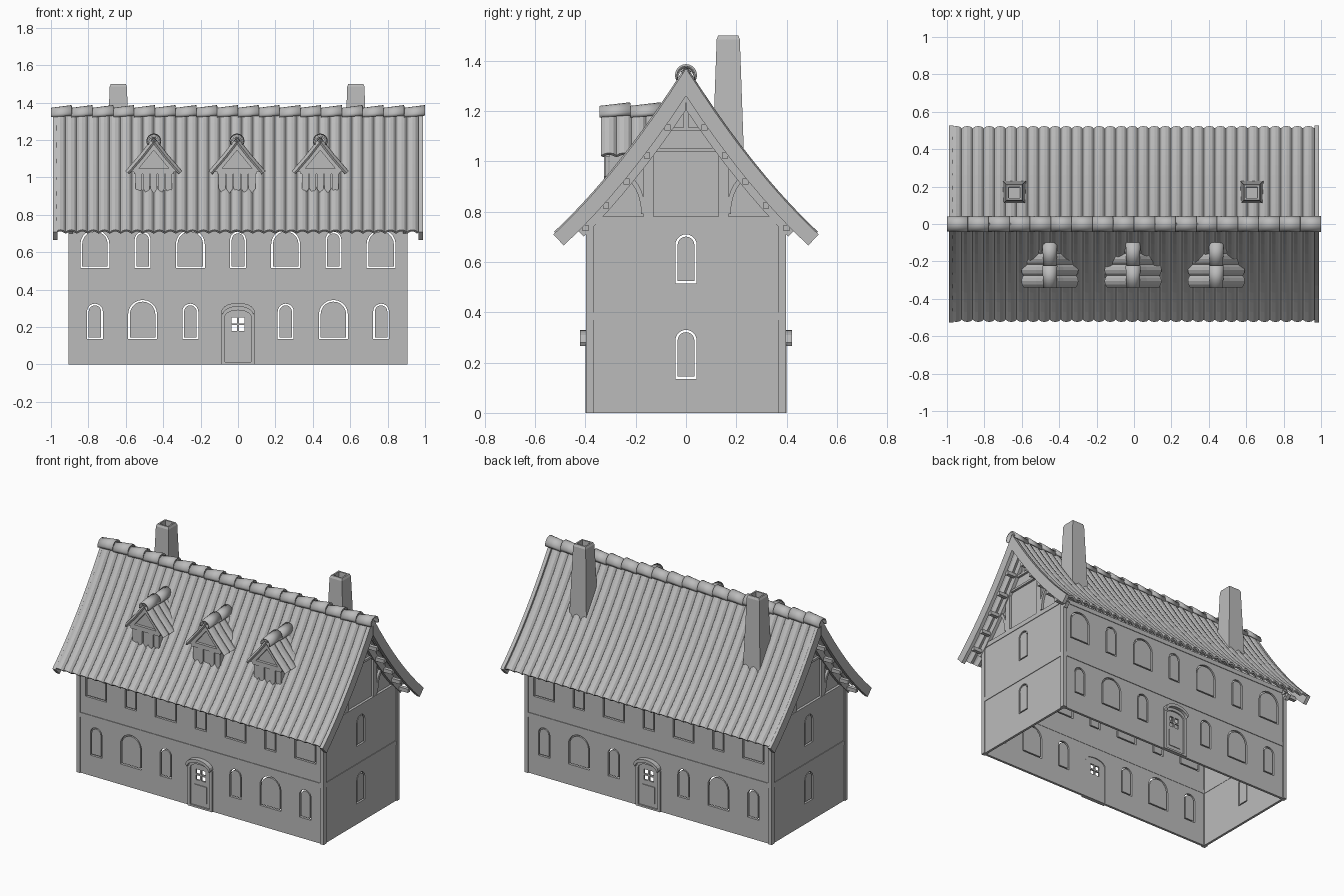
import bpy, bmesh
from math import sin, cos, pi, sqrt
from mathutils import Matrix, Vector

cube = bpy.data.objects.get("Cube")
if cube:
    bpy.data.objects.remove(cube, do_unlink=True)

grey = bpy.data.materials.new("stone_grey")
grey.use_nodes = True
GREY = (0.5, 0.5, 0.5, 1)
grey.diffuse_color = GREY
for node in grey.node_tree.nodes:
    if node.type == 'BSDF_PRINCIPLED':
        node.inputs["Base Color"].default_value = GREY


def add(name, mesh):
    mesh.materials.clear()
    mesh.materials.append(grey)
    ob = bpy.data.objects.new(name, mesh)
    bpy.context.scene.collection.objects.link(ob)
    return ob


def from_bm(name, bm, thick=0):
    bmesh.ops.recalc_face_normals(bm, faces=bm.faces)
    mesh = bpy.data.meshes.new(name)
    bm.to_mesh(mesh)
    bm.free()
    ob = add(name, mesh)
    if thick:
        mod = ob.modifiers.new("thickness", 'SOLIDIFY')
        mod.thickness, mod.offset = thick, 0
    return ob


def box(name, x0, x1, y0, y1, z0, z1):
    bm = bmesh.new()
    size = Matrix.Diagonal((x1 - x0, y1 - y0, z1 - z0, 1))
    mid = Matrix.Translation(((x0 + x1) / 2, (y0 + y1) / 2, (z0 + z1) / 2))
    bmesh.ops.create_cube(bm, size=1, matrix=mid @ size)
    return from_bm(name, bm)


def facing_y(y):
    return Matrix(((1, 0, 0, 0), (0, 0, -1, y), (0, 1, 0, 0), (0, 0, 0, 1)))


def facing_x(x):
    return Matrix(((0, 0, 1, x), (1, 0, 0, 0), (0, 1, 0, 0), (0, 0, 0, 1)))


def plate(name, loops, thick, place):
    """Flat board from outlines; outlines inside others become holes."""
    cu = bpy.data.curves.new(name, 'CURVE')
    cu.dimensions, cu.fill_mode, cu.extrude = '2D', 'BOTH', thick / 2
    for loop in loops:
        sp = cu.splines.new('POLY')
        sp.points.add(len(loop) - 1)
        for p, (u, v) in zip(sp.points, loop):
            p.co = (u, v, 0, 1)
        sp.use_cyclic_u, sp.use_smooth = True, False
    tmp = bpy.data.objects.new("tmp", cu)
    bpy.context.scene.collection.objects.link(tmp)
    dg = bpy.context.evaluated_depsgraph_get()
    mesh = bpy.data.meshes.new_from_object(tmp.evaluated_get(dg))
    bpy.data.objects.remove(tmp, do_unlink=True)
    mesh.transform(place)
    mesh.shade_flat()
    return add(name, mesh)


def rect(u0, u1, v0, v1):
    return [(u0, v0), (u1, v0), (u1, v1), (u0, v1)]


def arch(c, w, z0, z1, rise=None, inset=0):
    r = w / 2 - inset
    rise = w / 2 if rise is None else rise
    spring = z1 - rise
    top = [(c + r * cos(pi * i / 10), spring + (rise - inset) * sin(pi * i / 10)) for i in range(11)]
    return [(c - r, z0 + inset), (c + r, z0 + inset)] + top


# Walls with arched windows
SMALL, BIG = 0.085, 0.155
windows = []
for i in range(7):
    x = (i - 3) * 0.255
    if i != 3:
        big = i in (1, 5)
        windows.append((x, BIG if big else SMALL, 0.135, 0.345 if big else 0.325))
    windows.append((x, SMALL if i % 2 else BIG, 0.515, 0.71 if i % 2 else 0.72))
gable_windows = [(0, SMALL, 0.135, 0.33), (0, SMALL, 0.515, 0.71)]

for s, side in ((-1, "front"), (1, "back")):
    place = facing_y(s * 0.382)
    holes = [arch(*w) for w in windows]
    doorway = arch(0, 0.16, 0.004, 0.30, 0.04)
    plate(side + "_wall", [rect(-0.9, 0.9, 0, 0.77), doorway] + holes, 0.016, place)
    plate(side + "_windows", [arch(*w, inset=0.009) for w in windows], 0.012, place)
    # Door with frame, small panes, panels and hood
    plate(side + "_door_frame", [arch(0, 0.18, 0, 0.31, 0.045), arch(0, 0.14, 0.012, 0.29, 0.035)],
          0.02, facing_y(s * 0.39))
    panes = [rect(x, x + 0.03, z, z + 0.03) for x in (-0.035, 0.005) for z in (0.18, 0.22)]
    plate(side + "_door", [arch(0, 0.15, 0.005, 0.295, 0.035)] + panes, 0.012, facing_y(s * 0.384))
    plate(side + "_door_panel", [rect(-0.045, 0.045, 0.04, 0.15)], 0.008, facing_y(s * 0.391))
    curve = [(0.09 * cos(pi * i / 10), sin(pi * i / 10)) for i in range(11)]
    hood = [(x, 0.28 + 0.05 * z) for x, z in curve] + [(x * 0.9, 0.265 + 0.045 * z) for x, z in curve[::-1]]
    plate(side + "_door_hood", [hood], 0.04, facing_y(s * 0.402))
    # Horizontal beams
    for z in (0.37, 0.75):
        box(side + "_beam", -0.9, 0.9, *sorted((s * 0.372, s * 0.394)), z, z + 0.03)

for s, side in ((-1, "right"), (1, "left")):
    place = facing_x(s * 0.89)
    plate(side + "_wall", [rect(-0.39, 0.39, 0, 0.77)] + [arch(*w) for w in gable_windows], 0.016, place)
    plate(side + "_windows", [arch(*w, inset=0.009) for w in gable_windows], 0.012, place)
    for z in (0.37, 0.75):
        box(side + "_beam", *sorted((s * 0.88, s * 0.902)), -0.39, 0.39, z, z + 0.03)
    for t in (-1, 1):
        box("corner_post", *sorted((s * 0.878, s * 0.905)), *sorted((t * 0.368, t * 0.397)), 0, 0.78)


# Main roof
def roof_point(y, depth=0):
    z = 1.37 - 1.58 * y + 0.62 * y * y
    slope = 1.58 - 1.24 * y
    n = sqrt(1 + slope * slope)
    return (y - depth * slope / n, z - depth / n)


def under_roof(depth, y1, n=8):
    y0 = depth * 0.845
    return [roof_point(y0 + (y1 - y0) * i / n, depth) for i in range(n + 1)]


def tiled_roof(name, count, x0, x1, profile, height, place=Matrix()):
    """Two slopes of rounded tile columns; the ridge runs along local x."""
    bm = bmesh.new()
    bulge = (0, 0.75, 1, 0.75)
    n = count * 4
    for s in (-1, 1):
        grid = []
        for j, (y, z) in enumerate(profile):
            a, b = profile[max(j - 1, 0)], profile[min(j + 1, len(profile) - 1)]
            normal = Vector((a[1] - b[1], b[0] - a[0])).normalized()
            grid.append([bm.verts.new((x0 + (x1 - x0) * i / n,
                                       s * (y + normal.x * height * (bulge[i % 4] - 1)),
                                       z + normal.y * height * (bulge[i % 4] - 1))) for i in range(n + 1)])
        for r0, r1 in zip(grid, grid[1:]):
            for i in range(n):
                bm.faces.new((r0[i], r0[i + 1], r1[i + 1], r1[i]))
    bm.transform(place)
    return from_bm(name, bm, 0.012)


def ridge_caps(name, count, x0, x1, z, r, place=Matrix()):
    """Overlapping half-round tiles, each rising along local x."""
    bm = bmesh.new()
    step = (x1 - x0) / count
    for k in range(count):
        rings = []
        for x, dz, rad in ((x0 + k * step, -0.01, r * 0.88), (x0 + (k + 1) * step, 0, r)):
            angles = [pi * (-0.1 + 1.2 * i / 10) for i in range(11)]
            rings.append([bm.verts.new((x, rad * cos(a), z + dz + rad * sin(a))) for a in angles])
        for i in range(10):
            bm.faces.new((rings[0][i], rings[0][i + 1], rings[1][i + 1], rings[1][i]))
    bm.transform(place)
    ob = from_bm(name, bm, 0.008)
    ob.data.shade_smooth()


tiled_roof("roof_tiles", 33, -0.98, 0.962, under_roof(0, 0.52, 10), 0.018)
ridge_caps("ridge_caps", 18, -1.0, 1.0, 1.343, 0.04)

# Gable ends: panel, bargeboards, rafters, purlins and timber frame
for s, side in ((-1, "right"), (1, "left")):
    edge = under_roof(0.05, 0.46)
    outline = [(-y, z) for y, z in edge[::-1]] + edge[1:]
    plate(side + "_gable_panel", [outline], 0.012, facing_x(s * 0.879))
    for t in (-1, 1):
        def strip(name, d0, d1, y1, thick, x):
            loop = under_roof(d0, y1) + under_roof(d1, y1)[::-1]
            plate(name, [[(t * y, z) for y, z in loop]], thick, facing_x(x))
        strip("bargeboard", 0.0, 0.06, 0.527, 0.024, s * 0.977)
        strip("rafter", 0.05, 0.09, 0.47, 0.024, s * 0.895)
        for y in (0.13, 0.21, 0.29, 0.37, 0.45):
            py, pz = roof_point(y, 0.07)
            py *= t
            box("purlin", *sorted((s * 0.88, s * 0.97)), py - 0.012, py + 0.012, pz - 0.012, pz + 0.012)
        box("gable_post", *sorted((s * 0.88, s * 0.9)), *sorted((t * 0.13, t * 0.168)), 0.78, 1.06)
        arc = [pi * (1 - 0.5 * i / 8) for i in range(9)]
        brace = [(0.26 + 0.1 * cos(a), 0.79 + 0.165 * sin(a)) for a in arc]
        brace += [(0.26 + 0.082 * cos(a), 0.79 + 0.145 * sin(a)) for a in arc[::-1]]
        plate("curved_brace", [[(t * y, z) for y, z in brace]], 0.018, facing_x(s * 0.891))
    for z, w in ((1.04, 0.16), (1.12, 0.1)):
        box("collar_beam", *sorted((s * 0.88, s * 0.9)), -w, w, z, z + 0.014)
    box("king_post", *sorted((s * 0.88, s * 0.9)), -0.01, 0.01, 1.12, 1.27)

# Chimneys with hollow tops
for x in (-0.64, 0.63):
    bm = bmesh.new()
    rings = []
    for h, z in ((0.064, 0.98), (0.046, 1.485), (0.04, 1.5), (0.03, 1.5), (0.028, 1.38)):
        rings.append([bm.verts.new((x + a * h, 0.168 + b * h, z))
                      for a, b in ((-1, -1), (1, -1), (1, 1), (-1, 1))])
    for r0, r1 in zip(rings, rings[1:]):
        for i in range(4):
            j = (i + 1) % 4
            bm.faces.new((r0[i], r0[j], r1[j], r1[i]))
    bm.faces.new(rings[-1])
    bm.faces.new(rings[0][::-1])
    from_bm("chimney", bm)

# Dormers
for x in (-0.45, -0.005, 0.44):
    turn = Matrix.Translation((x, 0, 0)) @ Matrix.Rotation(pi / 2, 4, 'Z')
    tiled_roof("dormer_tiles", 4, -0.335, -0.1, [(0, 1.21), (0.07, 1.12), (0.148, 1.03)], 0.015, turn)
    ridge_caps("dormer_ridge_caps", 2, -0.343, -0.1, 1.195, 0.036, turn)
    box("dormer_body", x - 0.095, x + 0.095, -0.305, -0.2, 0.93, 1.045)
    gable = [(x - 0.125, 1.03), (x + 0.125, 1.03), (x, 1.18)]
    opening = [(x - 0.08, 1.048), (x + 0.08, 1.048), (x, 1.145)]
    plate("dormer_gable", [gable], 0.01, facing_y(-0.305))
    plate("dormer_gable_frame", [gable, opening], 0.02, facing_y(-0.318))
    box("dormer_sill", x - 0.105, x + 0.105, -0.328, -0.305, 1.018, 1.035)
    for i in range(5):
        c = x + (i - 2) * 0.04
        plank = [(c - 0.018, 1.02), (c - 0.018, 0.94), (c, 0.915), (c + 0.018, 0.94), (c + 0.018, 1.02)]
        plate("dormer_plank", [plank], 0.012, facing_y(-0.315 - 0.006 * (i % 2)))
